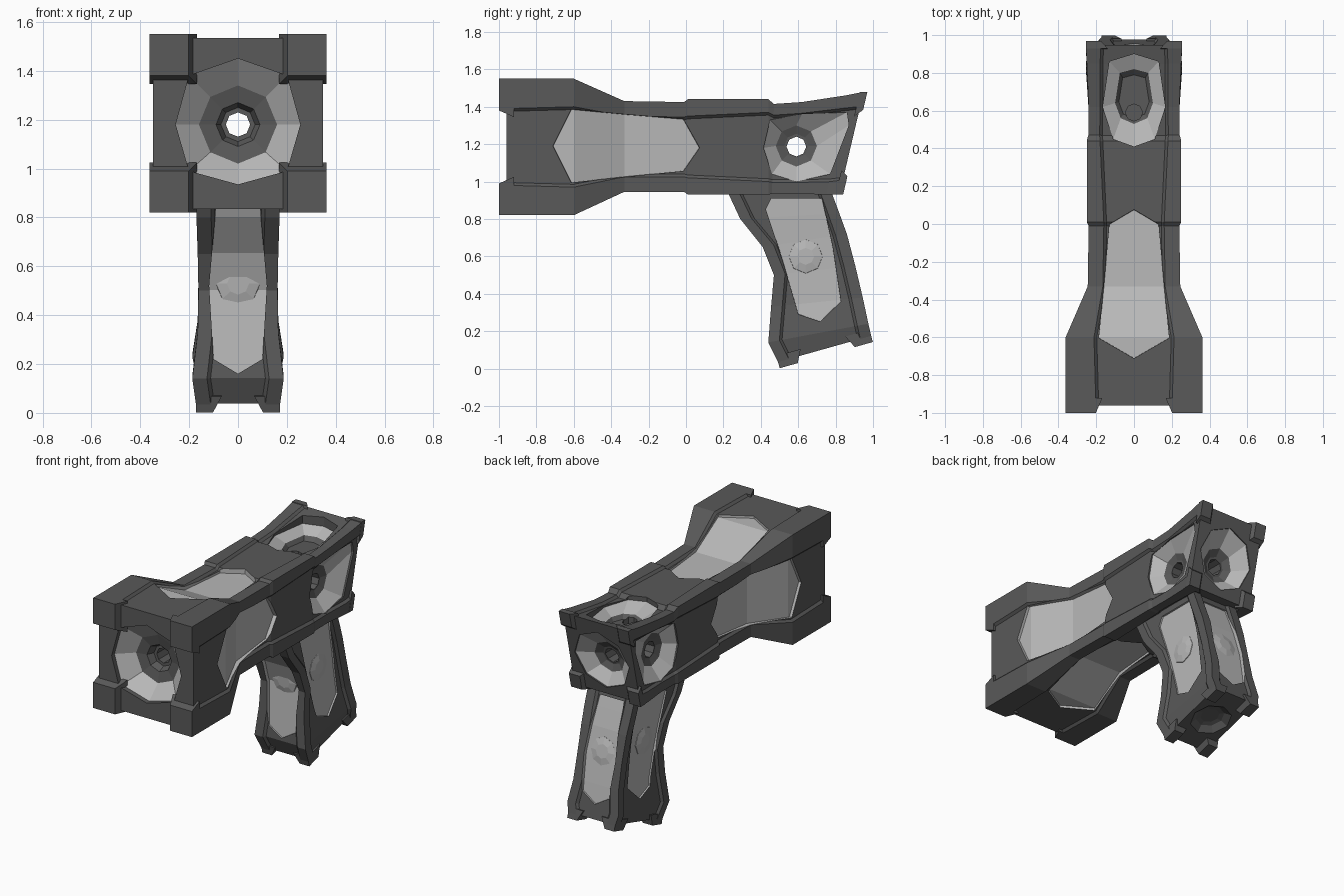
import bpy, bmesh, math
from mathutils import Vector

if "Cube" in bpy.data.objects:
    bpy.data.objects.remove(bpy.data.objects["Cube"])


def material(name, v):
    m = bpy.data.materials.new(name)
    m.diffuse_color = (v, v, v, 1)
    m.use_nodes = True
    m.node_tree.nodes["Principled BSDF"].inputs["Base Color"].default_value = m.diffuse_color
    return m


MATS = [material("dark grey", 0.1), material("light grey", 0.48)]


def loft(name, rings, mats):
    """Skin closed rings; mats = one material index, or one per segment."""
    bm = bmesh.new()
    vs = [[bm.verts.new(p) for p in r] for r in rings]
    n = len(vs[0])
    for s in range(len(vs) - 1):
        for i in range(n):
            j = (i + 1) % n
            f = bm.faces.new((vs[s][i], vs[s][j], vs[s + 1][j], vs[s + 1][i]))
            f.material_index = mats if isinstance(mats, int) else mats[s]
    for r in (vs[0], vs[-1]):
        bm.faces.new(r).material_index = mats if isinstance(mats, int) else mats[-1]
    bmesh.ops.recalc_face_normals(bm, faces=bm.faces)
    me = bpy.data.meshes.new(name)
    bm.to_mesh(me)
    bm.free()
    ob = bpy.data.objects.new(name, me)
    bpy.context.collection.objects.link(ob)
    for m in MATS:
        me.materials.append(m)
    return ob


def cut(ob, cutters):
    for c in cutters:
        mod = ob.modifiers.new("cut", 'BOOLEAN')
        mod.operation, mod.solver, mod.object = 'DIFFERENCE', 'EXACT', c
        bpy.context.view_layer.objects.active = ob
        bpy.context.view_layer.update()
        bpy.ops.object.modifier_apply(modifier=mod.name)
        c.hide_render = True


def section(A, B, w, c, d=0.015):
    """Box section from A to B (y, z), with four raised corner strips."""
    A, B = Vector(A), Vector(B)
    L = (B - A).length
    u = (B - A) / L
    half = [(w - c - d, d), (w - c, 0), (w, 0), (w, c), (w - d, c + d)]
    half += [(x, L - t) for x, t in reversed(half)]
    full = half + [(-x, t) for x, t in reversed(half)]
    return [(x, *(A + u * t)) for x, t in full]


def core_section(A, B, w, e=0.03):
    A, B = Vector(A), Vector(B)
    u = (B - A).normalized() * e
    A, B, w = A + u, B - u, w - e
    return [(w, *A), (w, *B), (-w, *B), (-w, *A)]


def corner_blocks(name, A, B, w, cx, ct, shift):
    """Four tapered corner lugs standing off an end section."""
    A, B = Vector(A), Vector(B)
    u = (B - A).normalized()
    for s, sn in ((1, "right"), (-1, "left")):
        for P, v, pn in ((A, u, "a"), (B, -u, "b")):
            rings = []
            for k, grow in ((-1, .035), (1, 0)):
                a, b = cx + grow, ct + grow
                rings.append([(s * x, *(P + v * t + Vector(shift) * k)) for x, t in
                              ((w, 0), (w, b), (w - a, b), (w - a, 0))])
            loft(f"{name}_{sn}_{pn}", rings, 0)


def on_axis(axis, poly, d, slope=0):
    if axis == 'x':
        return [(d, a, b) for a, b in poly]
    if axis == 'y':
        return [(a, d + slope * (b - 1.18), b) for a, b in poly]
    return [(a, b, d) for a, b in poly]


def stack(name, axis, levels, mats, slope=0):
    return loft(name, [on_axis(axis, p, d, slope) for p, d in levels], mats)


def octagon(a, b, r):
    return [(a + r * math.cos(i * math.pi / 4), b + r * math.sin(i * math.pi / 4)) for i in range(8)]


def shrink(poly, k):
    n = len(poly)
    ca, cb = sum(p[0] for p in poly) / n, sum(p[1] for p in poly) / n
    return [(ca + (a - ca) * k, cb + (b - cb) * k) for a, b in poly]


def mirror(half):
    """Close a half outline given as (x, other) around x = 0."""
    return half + [(-x, t) for x, t in reversed(half) if x > 0]


# ---- main body ----
body_rings = [  # y top, z top, y bottom, z bottom, half width, strip width
    (-.96, 1.55, -.96, .82, .362, .16), (-.6, 1.55, -.6, .82, .362, .15),
    (-.33, 1.43, -.33, .945, .245, .08), (-.01, 1.425, -.01, .945, .24, .08),
    (.01, 1.44, .01, .93, .25, .09), (.44, 1.44, .44, .93, .25, .07),
    (.47, 1.415, .46, .935, .242, .06), (.62, 1.425, .6, .935, .24, .06),
    (.85, 1.46, .75, .93, .25, .07), (.95, 1.48, .82, .93, .255, .08)]
body = loft("body_frame", [section((a, b), (c, d), w, s) for a, b, c, d, w, s in body_rings], 0)

side_panel = [(-.72, 1.19), (-.62, 1.39), (0, 1.34), (.09, 1.18), (0, 1.05), (-.62, .99)]
top_panel = mirror([(0, -.72), (.19, -.61), (.135, .01), (0, .09)])
front_rim = mirror([(0, .935), (.2, .99), (.255, 1.18), (.2, 1.38), (0, 1.45)])
front_rim = front_rim[2:] + front_rim[:2]
rear_rim = octagon(0, 1.19, .2)
side_rim = [(.87, 1.3), (.86, 1.37), (.62, 1.36), (.45, 1.33),
            (.415, 1.18), (.46, 1.04), (.59, 1.0), (.77, 1.04)]
top_rim = mirror([(0, .41), (.11, .45), (.165, .62), (.13, .86), (0, .9)])
top_well = mirror([(0, .53), (.07, .56), (.1, .64), (.075, .8), (0, .82)])

cutters = [
    stack("front_funnel_cutter", 'y', [(front_rim, -1.1), (front_rim, -.93),
          (octagon(0, 1.18, .16), -.84), (octagon(0, 1.18, .09), -.825),
          (octagon(0, 1.18, .07), -.78)], [0, 1, 0, 0]),
    stack("rear_funnel_cutter", 'y', [(rear_rim, 1.1), (rear_rim, .87),
          (octagon(0, 1.18, .11), .8), (octagon(0, 1.18, .065), .775)], [0, 1, 0], .25),
    stack("top_funnel_cutter", 'z', [(top_rim, 1.6), (top_rim, 1.395),
          (top_well, 1.355), (shrink(top_well, .8), 1.33)], [0, 1, 0]),
    stack("top_bore_cutter", 'z', [(octagon(0, .59, .045), 1.6), (octagon(0, .59, .045), 1.26)], 0),
    stack("top_panel_cutter", 'z', [(top_panel, 1.7), (shrink(top_panel, .95), 1.3)], 1),
    stack("bottom_panel_cutter", 'z', [(top_panel, .7), (shrink(top_panel, .95), 1.06)], 1)]
for s in (1, -1):
    cutters += [
        stack("side_panel_cutter", 'x', [(side_panel, s * .45), (shrink(side_panel, .95), s * .2)], 1),
        stack("side_funnel_cutter", 'x', [(side_rim, s * .4), (side_rim, s * .225),
              (octagon(.59, 1.19, .11), s * .16), (octagon(.59, 1.19, .065), s * .145)], [0, 1, 0])]
side_bore = stack("side_bore_cutter", 'x', [(octagon(.59, 1.187, .053), -.5),
                                            (octagon(.59, 1.187, .053), .5)], 0)
bore = stack("long_bore_cutter", 'y', [(octagon(0, 1.18, .05), -1.2), (octagon(0, 1.18, .05), 1.2)], 0)
cut(body, cutters + [bore, side_bore])

# light lining that shows through the body windows
lining = [(-.74, 1.55, .82, .36), (-.6, 1.55, .82, .36), (-.33, 1.43, .945, .245),
          (0, 1.425, .945, .24), (.13, 1.425, .945, .24)]
body_core = loft("body_lining", [core_section((y, a), (y, b), w) for y, a, b, w in lining], 1)
cut(body_core, [bore])

# corner lugs at both ends
corner_blocks("front_lug", (-.96, 1.55), (-.96, .82), .362, .16, .17, (-.04, 0))
corner_blocks("rear_lug", (.95, 1.48), (.82, .93), .255, .08, .1, (.02, 0))

# ---- grip ----
grip_rings = [  # front y, z, back y, z, half width
    (.492, .035, .99, .175, .172), (.44, .14, .975, .24, .187), (.455, .33, .945, .38, .165),
    (.47, .5, .905, .55, .162), (.41, .65, .86, .72, .165), (.29, .8, .82, .83, .17),
    (.22, .95, .775, .95, .172)]
grip = loft("grip_frame", [section((a, b), (c, d), w, .06) for a, b, c, d, w in grip_rings], 0)
grip_core = loft("grip_lining", [core_section((a, b), (c, d), w, .025)
                                 for a, b, c, d, w in grip_rings[1:]], 1)
grip_side = [(.45, .92), (.73, .92), (.79, .65), (.835, .35), (.72, .24), (.6, .28), (.5, .62), (.42, .86)]
grip_front = mirror([(0, .16), (.1, .22), (.118, .52), (.09, .84), (0, .84)])
grip_back = mirror([(0, .26), (.1, .32), (.115, .55), (.09, .9), (0, .9)])
cutters = [stack("grip_front_cutter", 'y', [(grip_front, .1), (grip_front, .56)], 1),
           stack("grip_back_cutter", 'y', [(grip_back, 1.1), (grip_back, .74)], 1)]
for s in (1, -1):
    cutters.append(stack("grip_side_cutter", 'x', [(grip_side, s * .25), (shrink(grip_side, .95), s * .1)], 1))


def disc(centre, normal, up, levels):
    """Octagon rings along a tilted axis; levels = (radius, offset)."""
    c, n = Vector(centre), Vector(normal).normalized()
    u = Vector(up).normalized()
    v = n.cross(u)
    return [[c + n * d + u * a + v * b for a, b in octagon(0, 0, r)] for r, d in levels]


# octagonal recess under the grip
cutters.append(loft("grip_base_cutter", disc((0, .741, .105), (0, -.27, .963), (1, 0, 0),
               [(.13, -.1), (.13, 0), (.09, .03), (.06, .035)]), 0))
cut(grip, cutters)
corner_blocks("grip_lug", (.492, .035), (.99, .175), .172, .07, .1, (.009, -.033))

# shallow octagonal pads on the grip panels
pad = [(.1, -.03), (.09, .003), (.045, .012)]
for s, n in ((1, "right"), (-1, "left")):
    loft(f"grip_pad_{n}", disc((s * .138, .64, .6), (s, 0, 0), (0, 0, 1), pad), 1)
loft("grip_pad_front", disc((0, .488, .53), (0, -1, -.1), (1, 0, 0), pad), 1)
loft("grip_pad_back", disc((0, .868, .58), (0, 1, .25), (1, 0, 0), pad), 1)

# remove the cutters
for ob in list(bpy.data.objects):
    if "cutter" in ob.name:
        bpy.data.objects.remove(ob)
